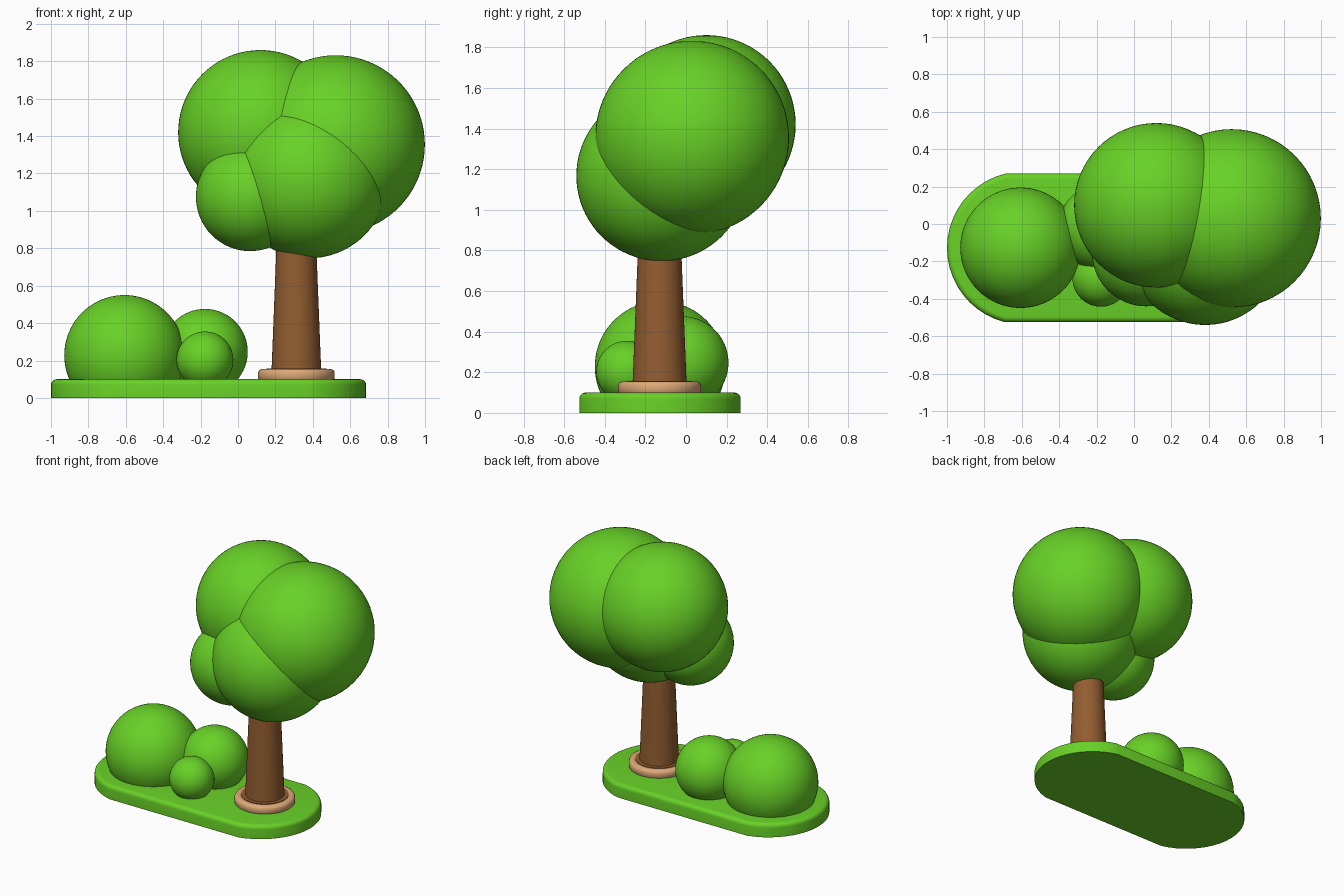
import bpy, bmesh, math
from mathutils import Matrix

if "Cube" in bpy.data.objects:
    bpy.data.objects.remove(bpy.data.objects["Cube"])


def material(name, rgb):
    m = bpy.data.materials.new(name)
    m.diffuse_color = (*rgb, 1)
    m.use_nodes = True
    m.node_tree.nodes["Principled BSDF"].inputs["Base Color"].default_value = m.diffuse_color
    return m


GREEN = material("leaf green", (0.14, 0.64, 0.02))
BROWN = material("bark brown", (0.29, 0.11, 0.03))
TAN = material("tan stone", (0.73, 0.40, 0.19))


def finish(bm, name, mat, angle=40):
    bmesh.ops.recalc_face_normals(bm, faces=bm.faces)
    me = bpy.data.meshes.new(name)
    bm.to_mesh(me)
    bm.free()
    me.materials.append(mat)
    ob = bpy.data.objects.new(name, me)
    bpy.context.collection.objects.link(ob)
    bpy.ops.object.select_all(action='DESELECT')
    bpy.context.view_layer.objects.active = ob
    ob.select_set(True)
    bpy.ops.object.shade_smooth_by_angle(angle=math.radians(angle))
    return ob


def ball(name, x, y, z, r, cut=None):
    bm = bmesh.new()
    bmesh.ops.create_uvsphere(bm, u_segments=64, v_segments=40, radius=r,
                              matrix=Matrix.Translation((x, y, z)))
    if cut is not None:  # trim the part buried in the ground
        bmesh.ops.bisect_plane(bm, geom=bm.verts[:] + bm.edges[:] + bm.faces[:],
                               plane_co=(0, 0, cut), plane_no=(0, 0, 1), clear_inner=True)
    finish(bm, name, GREEN)


def lathe(name, profile, mat, x, y, n=48):
    bm = bmesh.new()
    rings = [[bm.verts.new((x + r * math.cos(2 * math.pi * i / n),
                            y + r * math.sin(2 * math.pi * i / n), z)) for i in range(n)]
             for r, z in profile]
    for a, b in zip(rings, rings[1:]):
        for i in range(n):
            j = (i + 1) % n
            bm.faces.new((a[i], a[j], b[j], b[i]))
    bm.faces.new(rings[0])
    bm.faces.new(rings[-1])
    finish(bm, name, mat)


# Ground slab: two slightly shallow arcs joined by straight sides, rounded top rim
CX, CY, HALF, R = -0.1575, -0.128, 0.8425, 0.409
SPAN = math.asin(0.397 / R)
outline = []
for side in (1, -1):
    for i in range(21):
        a = -SPAN + 2 * SPAN * i / 20
        outline.append((CX + side * (HALF - R + R * math.cos(a)),
                        CY + side * R * math.sin(a)))
bm = bmesh.new()
bottom = bm.faces.new([bm.verts.new((x, y, 0)) for x, y in outline])
ext = bmesh.ops.extrude_face_region(bm, geom=[bottom], use_keep_orig=True)
for v in ext["geom"]:
    if isinstance(v, bmesh.types.BMVert):
        v.co.z = 0.1
rim = [e for e in bm.edges if all(v.co.z > 0.09 for v in e.verts)]
bmesh.ops.bevel(bm, geom=rim, offset=0.03, segments=5, profile=0.5, affect='EDGES')
finish(bm, "ground_slab", GREEN)

# Trunk, stone ring and soil inside the ring
TX, TY = 0.312, -0.13
lathe("trunk", [(0.135, 0.09), (0.095, 1.1)], BROWN, TX, TY)
lathe("soil", [(0.16, 0.09), (0.16, 0.157)], BROWN, TX, TY)
lathe("stone_ring", [(0.195, 0.09), (0.205, 0.105), (0.205, 0.135), (0.199, 0.148),
                     (0.186, 0.155), (0.165, 0.155), (0.155, 0.15)], TAN, TX, TY)

# Tree crown
ball("crown_back", 0.12, 0.10, 1.42, 0.44)
ball("crown_right", 0.522, 0.03, 1.355, 0.477)
ball("crown_front", 0.38, -0.12, 1.167, 0.42)
ball("crown_left", 0.065, -0.15, 1.075, 0.29)

# Bushes
ball("bush_large", -0.607, -0.127, 0.228, 0.322, 0.08)
ball("bush_medium", -0.177, -0.02, 0.247, 0.229, 0.08)
ball("bush_small", -0.177, -0.29, 0.203, 0.152, 0.08)
